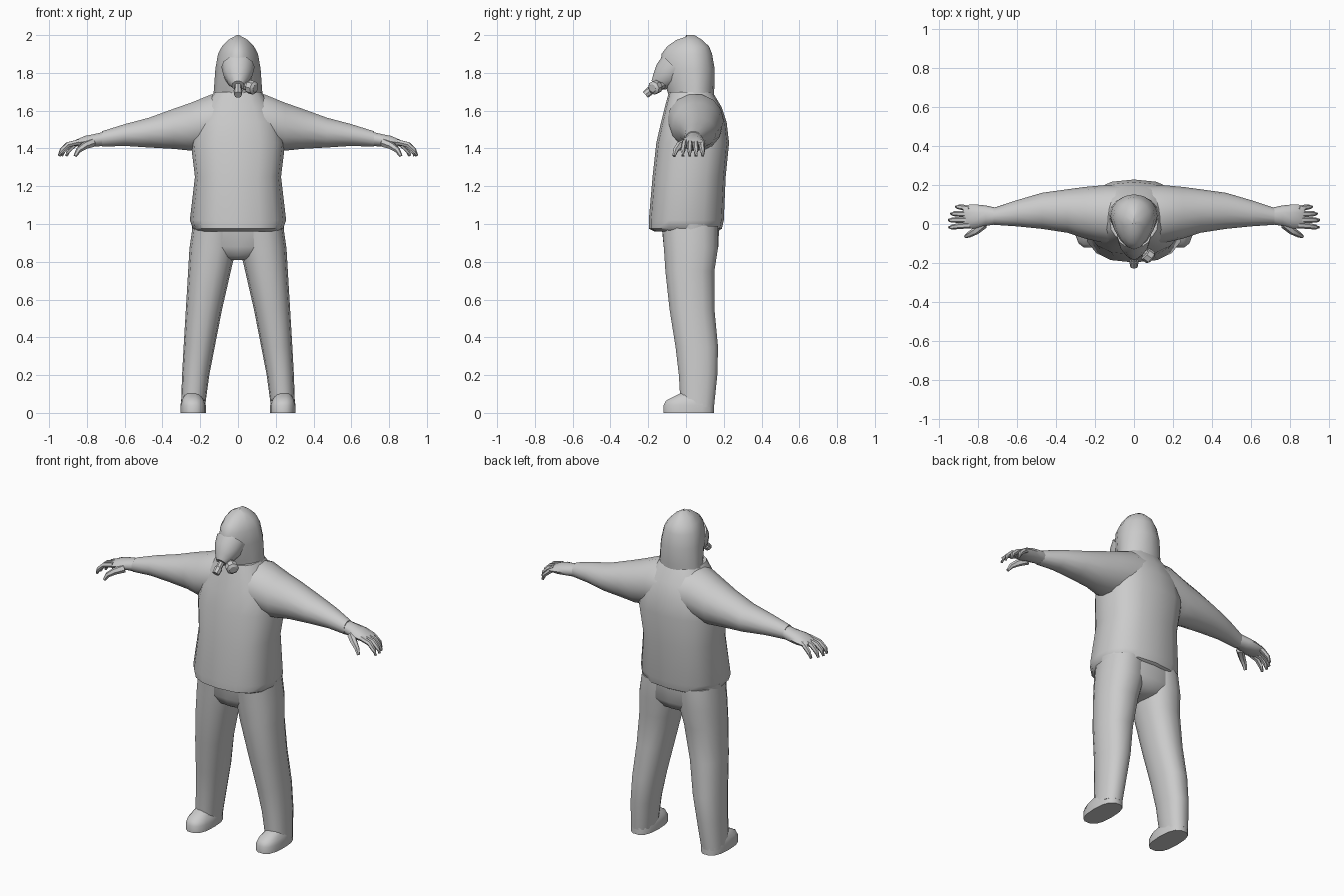
import bpy, bmesh, math
from mathutils import Vector

grey = bpy.data.materials.new("plain_grey")
grey.diffuse_color = (0.6, 0.6, 0.6, 1)


def finish(name, bm, angle):
    bmesh.ops.recalc_face_normals(bm, faces=bm.faces)
    mesh = bpy.data.meshes.new(name)
    bm.to_mesh(mesh)
    bm.free()
    mesh.materials.append(grey)
    ob = bpy.data.objects.new(name, mesh)
    bpy.context.collection.objects.link(ob)
    bpy.context.view_layer.objects.active = ob
    ob.select_set(True)
    bpy.ops.object.shade_smooth_by_angle(angle=math.radians(angle))
    ob.select_set(False)
    return ob


def skin(name, rings, angle=50):
    """Bridge rings of points and cap both ends."""
    bm = bmesh.new()
    loops = [[bm.verts.new(p) for p in r] for r in rings]
    n = len(loops[0])
    for a, b in zip(loops, loops[1:]):
        for i in range(n):
            j = (i + 1) % n
            bm.faces.new((a[i], a[j], b[j], b[i]))
    bm.faces.new(loops[0])
    bm.faces.new(loops[-1])
    return finish(name, bm, angle)


def loft(name, axis, rows, n=16, power=2.0, mirror=False, angle=50):
    """Rows are (position on axis, min a, max a, min b, max b)."""
    for s in ((1, -1) if mirror else (1,)):
        rings = []
        for t, a0, a1, b0, b1 in rows:
            ring = []
            for i in range(n):
                q = math.tau * i / n
                c, d = math.cos(q), math.sin(q)
                u = math.copysign(abs(c) ** (2 / power), c)
                v = math.copysign(abs(d) ** (2 / power), d)
                a = (a0 + a1) / 2 + u * (a1 - a0) / 2
                b = (b0 + b1) / 2 + v * (b1 - b0) / 2
                p = {"x": (t, a, b), "y": (a, t, b), "z": (a, b, t)}[axis]
                ring.append((p[0] * s, p[1], p[2]))
            rings.append(ring)
        side = ("_left" if s > 0 else "_right") if mirror else ""
        skin(name + side, rings, angle)


def tube(name, path, n=8, angle=50):
    """Path points are (x, y, z, radius)."""
    pts = [Vector(p[:3]) for p in path]
    rings = []
    for k, p in enumerate(pts):
        d = (pts[min(k + 1, len(pts) - 1)] - pts[max(k - 1, 0)]).normalized()
        u = d.cross(Vector((0, 0, 1)) if abs(d.z) < 0.9 else Vector((0, 1, 0))).normalized()
        v = d.cross(u)
        rings.append([p + path[k][3] * (u * math.cos(math.tau * i / n) + v * math.sin(math.tau * i / n))
                      for i in range(n)])
    return skin(name, rings, angle)


# Jacket body, widest at the hem
loft("jacket", "z", [
    (0.96, -0.22, 0.22, -0.165, 0.165), (0.975, -0.238, 0.238, -0.197, 0.19),
    (1.02, -0.255, 0.255, -0.197, 0.2), (1.25, -0.228, 0.228, -0.177, 0.21),
    (1.43, -0.25, 0.25, -0.157, 0.228), (1.54, -0.225, 0.225, -0.132, 0.215),
    (1.62, -0.18, 0.18, -0.112, 0.188), (1.70, -0.125, 0.125, -0.09, 0.14)],
    power=2.5, angle=40)

# Both sleeves run through the shoulders as one shape
half = [(0.14, -0.10, 0.20, 1.40, 1.69), (0.25, -0.075, 0.19, 1.385, 1.645),
        (0.34, -0.045, 0.178, 1.395, 1.613), (0.47, -0.025, 0.16, 1.403, 1.565),
        (0.60, -0.012, 0.122, 1.412, 1.53), (0.72, -0.004, 0.082, 1.408, 1.492)]
loft("sleeves", "x", [(-r[0],) + r[1:] for r in reversed(half)] + half, n=14)

# Palms
loft("palm", "x", [
    (0.70, 0.0, 0.082, 1.412, 1.492), (0.76, -0.01, 0.095, 1.408, 1.478),
    (0.81, -0.022, 0.1, 1.405, 1.468), (0.86, -0.022, 0.098, 1.412, 1.446),
    (0.875, -0.01, 0.09, 1.415, 1.435)], n=10, mirror=True)

# Fingers and thumbs
for s, side in ((1, "left"), (-1, "right")):
    for k, (y0, y1, tip) in enumerate(((-0.006, -0.016, 0.95), (0.022, 0.02, 0.952),
                                       (0.05, 0.053, 0.94), (0.078, 0.088, 0.915))):
        tube(f"finger_{k + 1}_{side}", [
            (s * 0.84, y0, 1.435, 0.016), (s * (tip - 0.05), (y0 + y1) / 2, 1.42, 0.015),
            (s * (tip - 0.018), y1, 1.39, 0.013), (s * (tip - 0.005), y1, 1.36, 0.008)], n=6)
    tube(f"thumb_{side}", [
        (s * 0.77, 0.0, 1.43, 0.024), (s * 0.81, -0.035, 1.415, 0.02),
        (s * 0.845, -0.055, 1.39, 0.015), (s * 0.862, -0.064, 1.36, 0.009)], n=6)

# Hips and trouser legs
loft("hips", "z", [
    (0.81, -0.05, 0.05, -0.06, 0.10), (0.83, -0.14, 0.14, -0.095, 0.14),
    (0.88, -0.235, 0.235, -0.118, 0.172), (1.0, -0.245, 0.245, -0.13, 0.175)], power=2.5)
loft("trouser_leg", "z", [
    (0.03, 0.175, 0.302, -0.03, 0.15), (0.2, 0.152, 0.296, -0.04, 0.168),
    (0.35, 0.123, 0.288, -0.058, 0.172), (0.55, 0.084, 0.276, -0.09, 0.153),
    (0.75, 0.038, 0.264, -0.112, 0.153), (0.87, 0.01, 0.257, -0.12, 0.172),
    (0.99, 0.0, 0.24, -0.13, 0.172)], n=14, power=2.3, mirror=True)

# Shoes with flat soles
loft("shoe", "z", [
    (0.0, 0.17, 0.305, -0.122, 0.15), (0.04, 0.17, 0.305, -0.122, 0.15),
    (0.065, 0.178, 0.3, -0.108, 0.15), (0.085, 0.19, 0.29, -0.07, 0.148),
    (0.105, 0.2, 0.28, -0.03, 0.14)], n=14, power=2.6, mirror=True)

# Hood: round at the back, narrowing towards the face
rings = []
for z, w, front, back in ((1.66, 0.132, -0.085, 0.145), (1.72, 0.127, -0.105, 0.15),
                          (1.82, 0.12, -0.135, 0.152), (1.90, 0.106, -0.13, 0.138),
                          (1.94, 0.085, -0.1, 0.122), (1.975, 0.052, -0.05, 0.085),
                          (2.0, 0.006, 0.03, 0.045)):
    mid = front * 0.25 + back * 0.75 - 0.04
    ring = []
    for i in range(16):
        c, d = math.cos(math.tau * i / 16), math.sin(math.tau * i / 16)
        if d < 0:
            ring.append((w * c * (1 + 0.22 * d), mid + d * (mid - front), z))
        else:
            ring.append((w * c, mid + d * (back - mid), z))
    rings.append(ring)
skin("hood", rings)

# Mask snout, outlet valve and side filter
tube("mask_snout", [(0, -0.06, 1.83, 0.088), (0, -0.10, 1.79, 0.078), (0, -0.135, 1.755, 0.055),
                    (0, -0.162, 1.733, 0.032)], n=12)
tube("outlet_valve", [(0, -0.14, 1.75, 0.018), (0, -0.185, 1.71, 0.018), (0, -0.187, 1.708, 0.023),
                      (0, -0.215, 1.684, 0.021)], n=8, angle=35)
tube("side_filter", [(0.03, -0.125, 1.735, 0.022), (0.057, -0.15, 1.728, 0.024),
                     (0.06, -0.153, 1.727, 0.036), (0.085, -0.172, 1.72, 0.036),
                     (0.093, -0.178, 1.718, 0.022)], n=8, angle=35)
